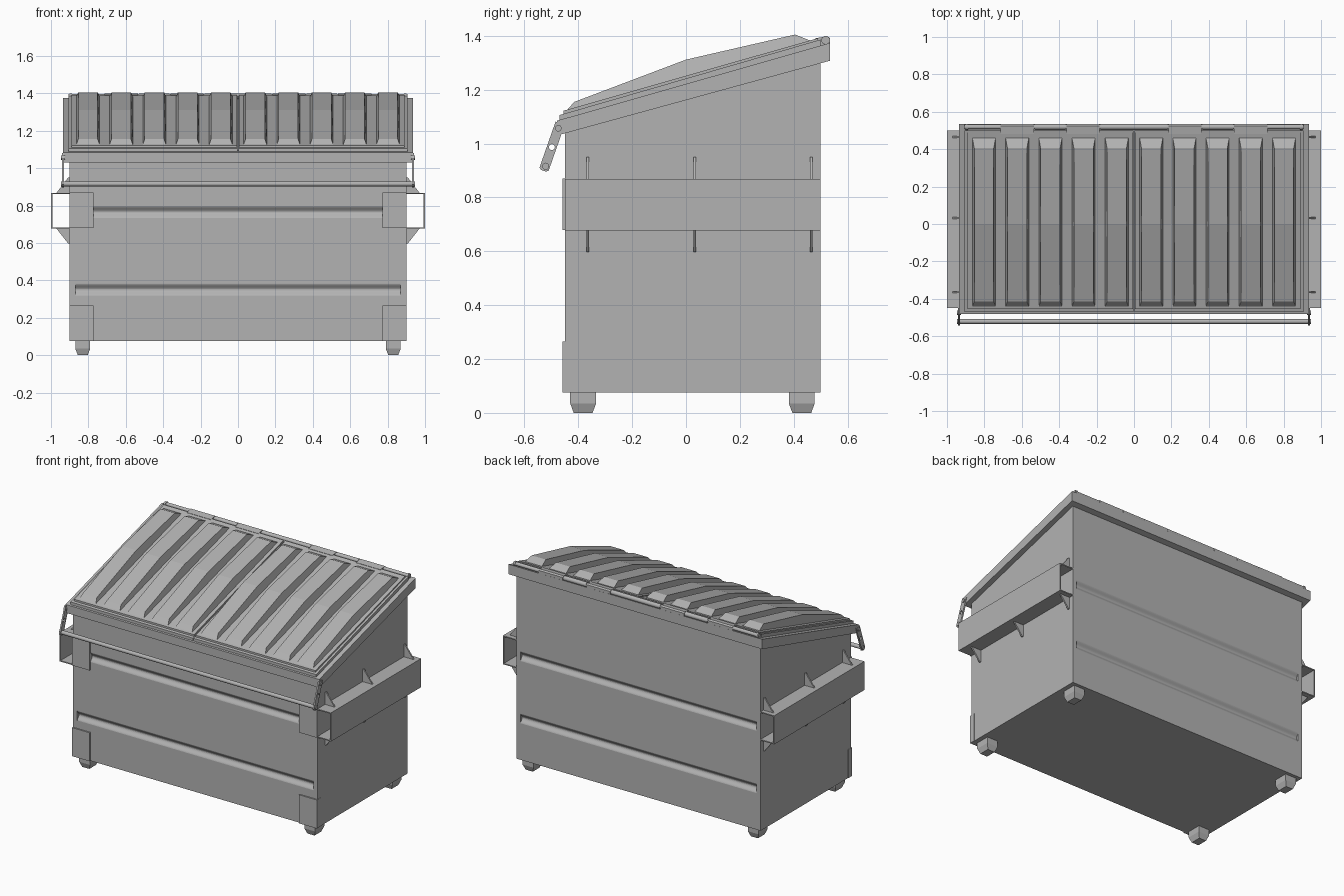
import bpy, bmesh, math
from mathutils import Matrix, Vector

if "Cube" in bpy.data.objects:
    bpy.data.objects.remove(bpy.data.objects["Cube"])

grey = bpy.data.materials.new("dark_grey")
grey.diffuse_color = (.45, .45, .45, 1)
grey.use_nodes = True
grey.node_tree.nodes["Principled BSDF"].inputs["Base Color"].default_value = grey.diffuse_color


def add(name, bm):
    bmesh.ops.recalc_face_normals(bm, faces=bm.faces)
    me = bpy.data.meshes.new(name)
    bm.to_mesh(me)
    bm.free()
    me.materials.append(grey)
    ob = bpy.data.objects.new(name, me)
    bpy.context.collection.objects.link(ob)
    return ob


def prism(name, pts, a, b, axis='x'):
    """Extrude a profile: (y,z) points along x, or (x,z) points along y."""
    bm = bmesh.new()
    place = (lambda p, t: (t, p[0], p[1])) if axis == 'x' else (lambda p, t: (p[0], t, p[1]))
    lo = [bm.verts.new(place(p, a)) for p in pts]
    hi = [bm.verts.new(place(p, b)) for p in pts]
    bm.faces.new(lo)
    bm.faces.new(hi[::-1])
    n = len(pts)
    for i in range(n):
        j = (i + 1) % n
        bm.faces.new((lo[i], lo[j], hi[j], hi[i]))
    return add(name, bm)


def rod(name, y, z, r, a, b, seg=16):
    """Round bar along x."""
    bm = bmesh.new()
    m = Matrix.Translation(((a + b) / 2, y, z)) @ Matrix.Rotation(math.pi / 2, 4, 'Y')
    bmesh.ops.create_cone(bm, cap_ends=True, segments=seg, radius1=r, radius2=r,
                          depth=abs(b - a), matrix=m)
    for f in bm.faces:
        f.smooth = len(f.verts) == 4
    for e in bm.edges:
        e.smooth = all(len(f.verts) == 4 for f in e.link_faces)
    return add(name, bm)


def cut(ob, cutter):
    cutter.hide_render = True
    cutter.hide_viewport = True
    m = ob.modifiers.new("cut", 'BOOLEAN')
    m.operation = 'DIFFERENCE'
    m.solver = 'EXACT'
    m.object = cutter


def rect(u0, u1, v0, v1):
    return [(u0, v0), (u1, v0), (u1, v1), (u0, v1)]


def lid_z(y):
    return 1.252 + 0.285 * y


# Container body with soft pressed grooves front and back
body = prism("body", [(-.45, .075), (.5, .075), (.5, 1.33), (-.45, 1.07)], -.9, .9)
for z in (.765, .35):
    for y, out in ((-.45, -1), (.5, 1)):
        wave = []
        for i in range(21):
            u = i / 10 - 1
            depth = .009 * (1 + math.cos(math.pi * u)) - .0003
            wave.append((y - out * depth, z + .035 * u))
        wave += [(y + out * .03, z + .035), (y + out * .03, z - .035)]
        cut(body, prism("groove_cutter", wave, -.87, .87))

# Sloped rim around the opening
prism("rim", [(-.48, 1.03), (.535, 1.308), (.535, 1.374), (-.48, 1.085)], -.935, .935)

for s in (-1, 1):
    # Corner plates on the front
    for z in (.075, .68):
        prism("corner_plate", rect(-.459, -.42, z, z + .19), s * .772, s * .902)

    # Open fork pocket
    t = .007
    prism("fork_pocket", [(s * x, z) for x, z in (
        (.895, .677), (1, .677), (1, .868), (.895, .868),
        (.895, .868 - t), (1 - t, .868 - t), (1 - t, .677 + t), (.895, .677 + t))],
        -.45, .5, 'y')

    # Triangular gussets above and below the pocket
    for y in (-.365, .032, .465):
        for z0, z1 in ((.866, .95), (.679, .597)):
            prism("gusset", [(s * .895, z0), (s * .972, z0), (s * .908, z1), (s * .895, z1)],
                  y - .005, y + .005, 'y')

    # Tapered feet
    for y in (-.382, .43):
        bm = bmesh.new()
        rings = []
        for z, hx, hy in ((0, .026, .035), (.035, .04, .048), (.08, .04, .048)):
            rings.append([bm.verts.new((s * .83 + i * hx, y + j * hy, z))
                          for i, j in ((-1, -1), (1, -1), (1, 1), (-1, 1))])
        bm.faces.new(rings[0])
        bm.faces.new(rings[-1])
        for lo, hi in zip(rings, rings[1:]):
            for i in range(4):
                j = (i + 1) % 4
                bm.faces.new((lo[i], lo[j], hi[j], hi[i]))
        add("foot", bm)

    # Lid half: flange and raised panel
    prism("lid_flange", [(-.47, 1.08), (.5, 1.355), (.5, lid_z(.5) - .008), (-.47, lid_z(-.47) - .012)],
          s * .002, s * .905)
    prism("lid_panel", [(-.455, 1.08), (.49, 1.355), (.49, lid_z(.49)), (-.455, lid_z(-.455))],
          s * .006, s * .89)

    # Lid ribs, slightly narrower on top
    ridge = [(-.44, lid_z(-.44)), (-.415, 1.155), (0, 1.312), (.405, 1.405), (.46, lid_z(.46))]
    for k in range(5):
        cx = s * (.092 + k * .1775)
        rib = prism("lid_rib", ridge, -1, 1)
        for v in rib.data.vertices:
            raised = v.co.z - lid_z(v.co.y) > .005
            v.co.x = cx + math.copysign(.052 if raised else .062, v.co.x)

    # Lid bar arm with a hole and pins
    top, low = Vector((-.474, 1.057)), Vector((-.523, .917))
    d = (top - low).normalized()
    n = Vector((d.y, -d.x)) * .018
    a, b = top + d * .02, low - d * .012
    arm = prism("lid_bar_arm", [tuple(p) for p in (
        a + n, a - n, b - n, b - n * .5 - d * .007, b + n * .5 - d * .007, b + n)], s * .93, s * .94)
    cut(arm, rod("arm_hole_cutter", -.498, .987, .011, s * .9, s * .97))
    rod("arm_pin", top.x, top.y, .012, s * .925, s * .946)

    # Hinge tabs on each lid half
    for x0, x1 in ((.185, .36), (.535, .715)):
        prism("hinge_tab", [(.48, 1.36), (.534, 1.365), (.534, 1.392), (.524, 1.399), (.48, lid_z(.48) + .002)],
              s * x0, s * x1)
    # Hinge sleeves and end collars
    rod("hinge_sleeve", .519, 1.384, .015, s * .365, s * .53)
    rod("hinge_collar", .519, 1.384, .016, s * .888, s * .9)

# Lid bar and hinge rods across the width
rod("lid_bar", -.521, .916, .013, -.946, .946)
rod("hinge_rod", .519, 1.384, .012, -.905, .905)
rod("hinge_sleeve_middle", .519, 1.384, .015, -.18, .18)
